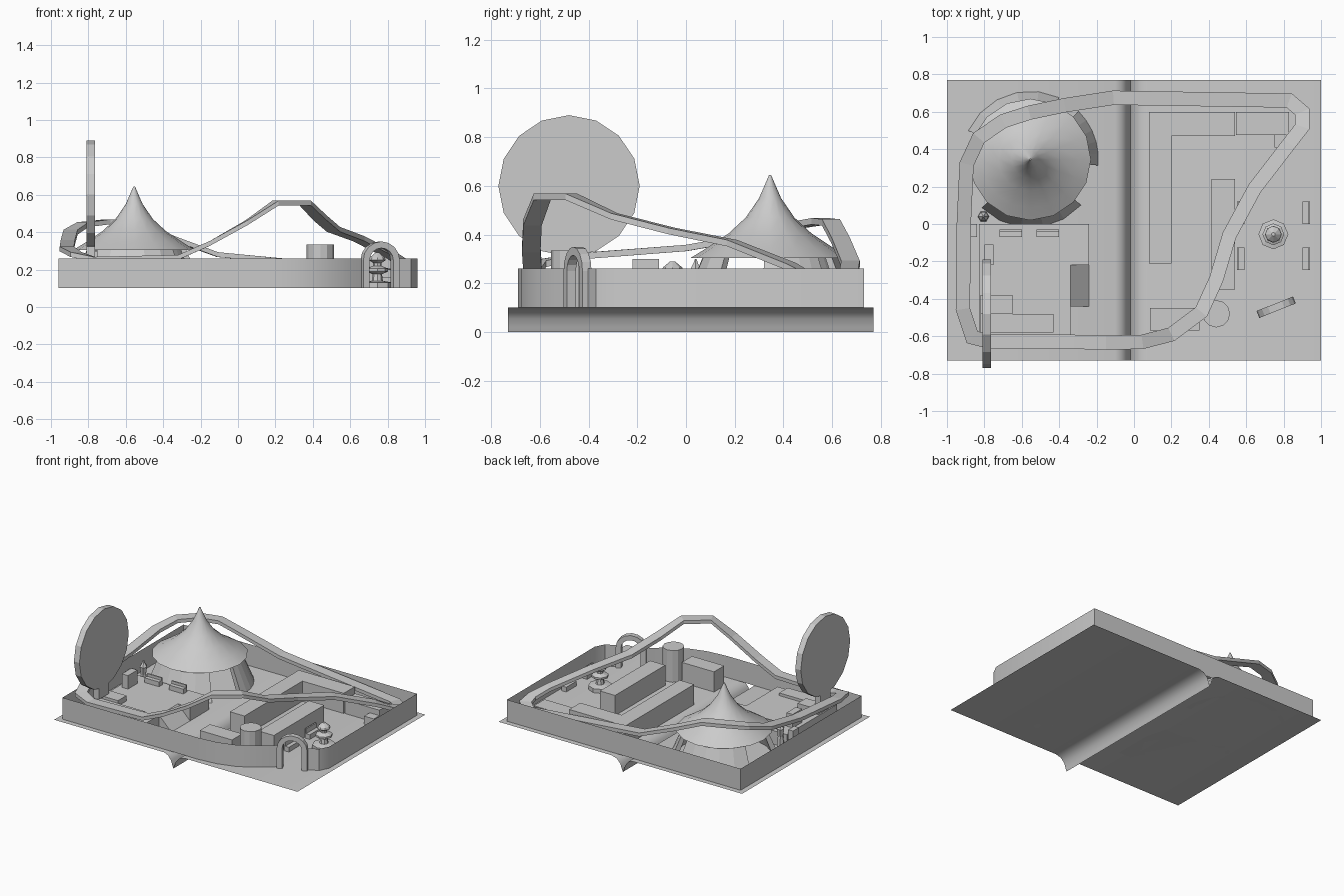
import bpy, bmesh, math
from mathutils import Vector

if "Cube" in bpy.data.objects:
    bpy.data.objects.remove(bpy.data.objects["Cube"])


def make(name, verts, faces, smooth=None):
    me = bpy.data.meshes.new(name)
    me.from_pydata(verts, [], faces)
    bm = bmesh.new()
    bm.from_mesh(me)
    bmesh.ops.recalc_face_normals(bm, faces=bm.faces)
    bm.to_mesh(me)
    bm.free()
    ob = bpy.data.objects.new(name, me)
    bpy.context.collection.objects.link(ob)
    if smooth:
        bpy.ops.object.select_all(action='DESELECT')
        bpy.context.view_layer.objects.active = ob
        ob.select_set(True)
        bpy.ops.object.shade_smooth_by_angle(angle=math.radians(smooth))
    return ob


def prism(name, outline, z0, z1):
    n = len(outline)
    verts = [(x, y, z) for z in (z0, z1) for x, y in outline]
    faces = [list(range(n))[::-1], list(range(n, 2 * n))]
    faces += [(i, (i + 1) % n, n + (i + 1) % n, n + i) for i in range(n)]
    return make(name, verts, faces)


def box(name, x0, x1, y0, y1, z0, z1):
    return prism(name, [(x0, y0), (x1, y0), (x1, y1), (x0, y1)], z0, z1)


def lathe(name, cx, cy, profile, sides, smooth=None):
    verts = [(cx + r * math.cos(2 * math.pi * k / sides), cy + r * math.sin(2 * math.pi * k / sides), z)
             for r, z in profile for k in range(sides)]
    faces = [(j * sides + k, j * sides + (k + 1) % sides, (j + 1) * sides + (k + 1) % sides, (j + 1) * sides + k)
             for j in range(len(profile) - 1) for k in range(sides)]
    faces += [list(range(sides))[::-1], list(range(len(verts) - sides, len(verts)))]
    return make(name, verts, faces, smooth)


def strip(name, path, offsets, closed=False, smooth=None):
    # extrude an open path into a sheet between two offsets
    n = len(path)
    verts = [tuple(Vector(p) + Vector(o)) for o in offsets for p in path]
    return make(name, verts, [(i, i + 1, n + i + 1, n + i) for i in range(n - 1)], smooth)


def tube(name, rings, closed):
    # skin a list of equal cross-sections
    m, n = len(rings[0]), len(rings)
    verts = [p for r in rings for p in r]
    faces = [(i * m + k, i * m + (k + 1) % m, ((i + 1) % n) * m + (k + 1) % m, ((i + 1) % n) * m + k)
             for i in range(n if closed else n - 1) for k in range(m)]
    if not closed:
        faces += [list(range(m))[::-1], list(range((n - 1) * m, n * m))]
    return make(name, verts, faces)


# Ground sheet with a crease down the middle
crease = [(-1, .1), (-.1, .1), (-.065, .088), (-.04, .055), (-.028, .02), (-.02, 0), (-.012, .02),
          (0, .055), (.03, .088), (.075, .1), (1, .1)]
strip("ground", [(x, 0, z) for x, z in crease], [(0, -.73, 0), (0, .77, 0)], smooth=40)

# Perimeter wall, open at the entrance
wall = [(.66, -.48), (.59, -.54), (.51, -.595), (.42, -.64), (.3, -.675), (.15, -.69), (-.96, -.69),
        (-.96, .73), (.96, .73), (.96, -.3), (.925, -.37), (.85, -.405)]
strip("perimeter_wall", [(x, y, 0) for x, y in wall], [(0, 0, .1), (0, 0, .26)], smooth=30)

# Entrance arch set at an angle
a = Vector((.76, -.445, 0))
u = Vector((.93, .37, 0)).normalized()
v = Vector((-u.y, u.x, 0))
path = [(-1, .1)] + [(-math.cos(math.pi * k / 8), .25 + .1 * math.sin(math.pi * k / 8)) for k in range(9)] + [(1, .1)]
rings = []
for c, z in path:
    zi = z if z <= .25 else .25 + (z - .25) * .65
    rings.append([tuple(a + u * c * r + v * d + Vector((0, 0, h)))
                  for r, d, h in ((.105, -.02, z), (.105, .02, z), (.068, .02, zi), (.068, -.02, zi))])
tube("entrance_arch", rings, False)

# Coaster track ribbon
track = [(-.895, .32, .40), (-.91, 0, .345), (-.915, -.455, .31), (-.865, -.605, .28), (-.77, -.63, .255),
         (-.32, -.63, .265), (-.15, -.635, .34), (.045, -.63, .45), (.2, -.59, .555), (.36, -.47, .555),
         (.44, -.295, .475), (.51, -.06, .415), (.645, .19, .365), (.83, .43, .27), (.9, .52, .22),
         (.9, .6, .2), (.83, .66, .19), (-.11, .675, .28), (-.37, .635, .375), (-.56, .595, .45),
         (-.7, .55, .455), (-.83, .46, .44)]
rings = []
for i, p in enumerate(track):
    p = Vector(p)
    d0 = (p - Vector(track[i - 1])).to_2d().normalized()
    d1 = (Vector(track[(i + 1) % len(track)]) - p).to_2d().normalized()
    t = (d0 + d1).normalized()
    w = .038 / max(t.dot(d1), .6)
    s = Vector((-t.y, t.x, 0)) * w
    h = Vector((0, 0, .013))
    rings.append([tuple(q) for q in (p - s - h, p + s - h, p + s + h, p - s + h)])
tube("coaster_track", rings, True)

# Big tent: swept roof and three flared side walls
TX, TY = -.555, .345
lathe("tent_roof", TX, TY, [(.325, .305), (.26, .345), (.17, .405), (.1, .47), (.045, .55), (.004, .645)], 16, 40)
for i, (a0, a1) in enumerate([(-5, 45), (-135, -42), (65, 155)]):
    rings = []
    for k in range(6):
        t = math.radians(a0 + (a1 - a0) * k / 5)
        rings.append([(TX + r * math.cos(t), TY + r * math.sin(t), z)
                      for r, z in ((.365, .1), (.28, .305), (.25, .305), (.325, .1))])
    tube(f"tent_wall_{i + 1}", rings, False)

# Observation wheel disc
rings = [[(x, -.48 + .29 * math.sin(math.pi * k / 8), .6 + .29 * math.cos(math.pi * k / 8)) for k in range(16)]
         for x in (-.81, -.765)]
tube("wheel_disc", rings, False)

# Wheel platform with ramp, steps and booths
box("wheel_platform", -.83, -.34, -.59, 0, .1, .2)
box("platform_side", -.34, -.24, -.22, 0, .1, .2)
tube("platform_ramp", [[(-.34, y, .1), (-.24, y, .1), (-.34, y, .2)] for y in (-.44, -.22)], False)
box("wheel_stand", -.82, -.65, -.48, -.38, .2, .24)
box("wheel_foot", -.82, -.43, -.58, -.48, .2, .22)
box("wheel_support", -.81, -.765, -.54, -.42, .24, .335)
box("ticket_booth", -.8, -.75, -.22, -.11, .2, .3)
box("side_booth", -.88, -.84, -.07, 0, .1, .24)
for i, x in enumerate((-.72, -.52)):
    box(f"platform_bench_{i + 1}", x, x + .12, -.07, -.03, .2, .235)
    box(f"platform_bench_back_{i + 1}", x, x + .12, -.04, -.03, .235, .255)

# Small statue beside the tent
lathe("statue", -.805, .04, [(.03, .1), (.02, .2), (.028, .255), (.012, .28), (.004, .3)], 6)

# Halls, shops and round tower
box("long_hall", .08, .2, -.21, .6, .1, .25)
box("back_hall", .2, .54, .47, .6, .1, .25)
box("back_shop", .545, .83, .475, .6, .1, .2)
box("back_shop_porch", .75, .83, .41, .475, .1, .16)
box("middle_hall", .415, .54, -.35, .24, .1, .25)
box("front_shop", .085, .35, -.57, -.45, .1, .25)
lathe("round_tower", .44, -.48, [(.073, .1), (.073, .335)], 12)

# Tiered fountain
lathe("fountain", .745, -.055, [(.08, .1), (.08, .13), (.03, .14), (.025, .175), (.058, .19), (.058, .205),
                                (.022, .22), (.022, .235), (.045, .25), (.04, .265), (.01, .29)], 8)

# Benches either side of the fountain
for sx, bx in ((-1, .57), (1, .92)):
    for j, y in enumerate((-.245, 0)):
        side = "left" if sx < 0 else "right"
        box(f"bench_seat_{side}_{j + 1}", bx - .02, bx + .02, y, y + .12, .1, .135)
        e = bx + sx * .015
        box(f"bench_back_{side}_{j + 1}", e - .005, e + .005, y, y + .12, .135, .17)
